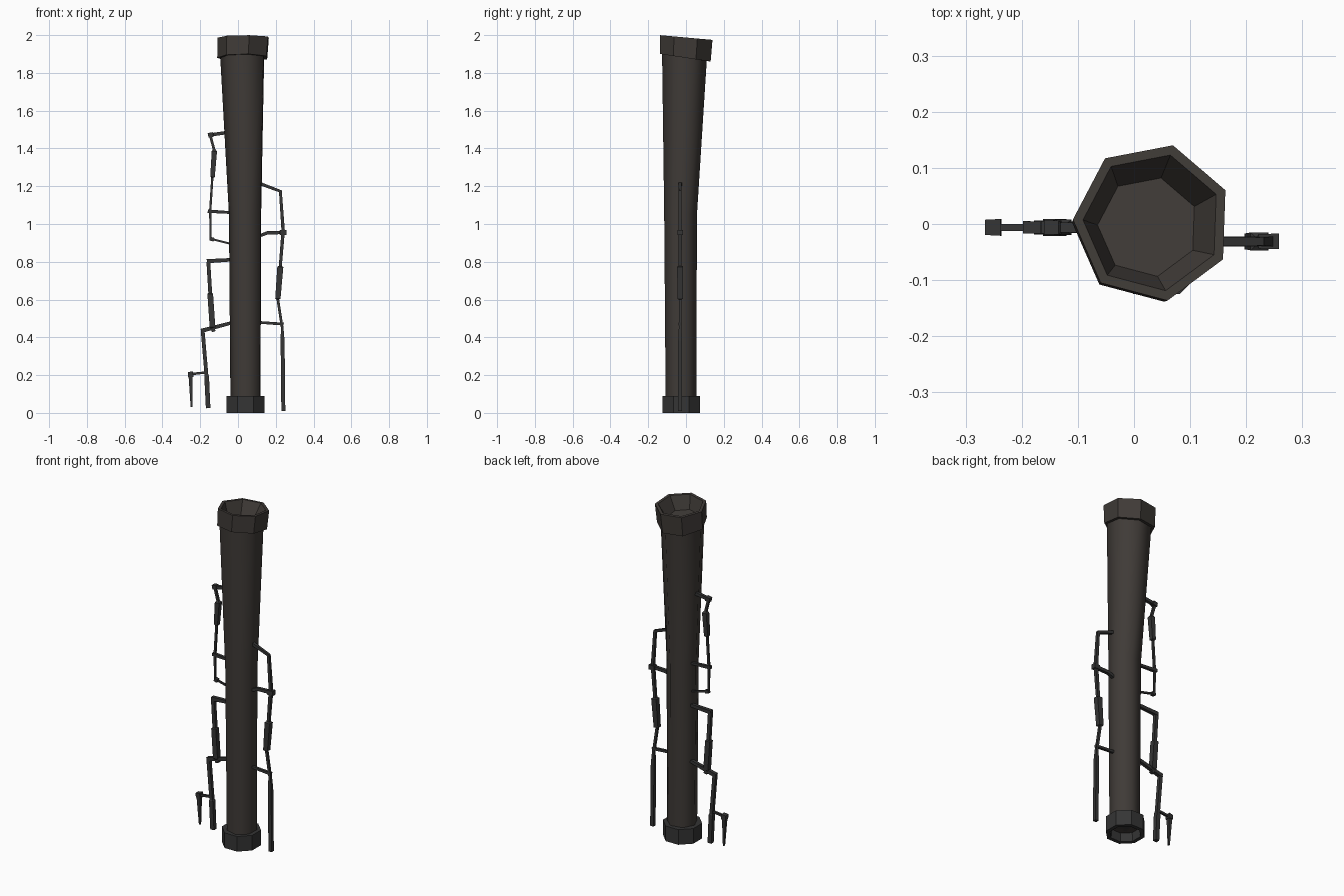
import bpy, bmesh, math
from mathutils import Vector

if "Cube" in bpy.data.objects:
    bpy.data.objects.remove(bpy.data.objects["Cube"])


def material(name, rgb):
    m = bpy.data.materials.new(name)
    m.diffuse_color = (*rgb, 1)
    m.use_nodes = True
    m.node_tree.nodes["Principled BSDF"].inputs["Base Color"].default_value = m.diffuse_color
    return m


WOOD = material("dark_wood", (0.05, 0.043, 0.038))
METAL = material("dark_metal", (0.035, 0.035, 0.035))


def loft(name, rings, mat, smooth=False):
    """Skin a list of equal-length point rings and cap both ends."""
    bm = bmesh.new()
    vr = [[bm.verts.new(p) for p in ring] for ring in rings]
    n = len(vr[0])
    for a, b in zip(vr, vr[1:]):
        for i in range(n):
            j = (i + 1) % n
            bm.faces.new((a[i], a[j], b[j], b[i]))
    bm.faces.new(vr[0][::-1])
    bm.faces.new(vr[-1])
    bmesh.ops.recalc_face_normals(bm, faces=bm.faces)
    me = bpy.data.meshes.new(name)
    bm.to_mesh(me)
    bm.free()
    me.materials.append(mat)
    ob = bpy.data.objects.new(name, me)
    bpy.context.collection.objects.link(ob)
    if smooth:
        bpy.ops.object.select_all(action='DESELECT')
        ob.select_set(True)
        bpy.context.view_layer.objects.active = ob
        bpy.ops.object.shade_smooth_by_angle(angle=math.radians(60))
    return ob


def ring(cx, cy, z, r, n=7, phase=178, slope=0):
    """Regular polygon ring; slope tips it along y."""
    pts = []
    for k in range(n):
        a = math.radians(phase) + k * math.tau / n
        dy = r * math.sin(a)
        pts.append((cx + r * math.cos(a), cy + dy, z + slope * dy))
    return pts


def bar(name, pts, y):
    """Square bar through (x, z, thickness) points in the plane at y."""
    rings = []
    for i, (x, z, t) in enumerate(pts):
        a, b = pts[max(i - 1, 0)], pts[min(i + 1, len(pts) - 1)]
        d = Vector((b[0] - a[0], b[1] - a[1])).normalized() * t / 2
        h = t / 2
        rings.append([(x - d.y, y - h, z + d.x), (x + d.y, y - h, z - d.x),
                      (x + d.y, y + h, z - d.x), (x - d.y, y + h, z + d.x)])
    loft(name, rings, METAL)


# Flaring main tube
loft("tube", [ring(.043, -.026, .05, .083), ring(.041, -.028, 1.05, .089),
              ring(.027, -.007, 1.90, .122, slope=-.15)], WOOD, True)

# Tilted top collar with a funnel-shaped mouth
loft("top_collar", [ring(.028, -.004, 1.88, .115, slope=-.15),
                    ring(.028, -.003, 1.88, .138, slope=-.15),
                    ring(.033, .003, 1.987, .142, slope=-.09),
                    ring(.033, .003, 1.987, .124, slope=-.09),
                    ring(.025, -.005, 1.91, .090, slope=-.12)], WOOD)

# Octagonal foot collar, recessed underneath
foot = [(.09, .075), (.09, .108), (0, .108), (0, .085), (.05, .08)]
loft("foot_collar", [ring(.04, -.025, z, r, 8, 22.5) for z, r in foot], METAL)

# Left key work: rods, pads and brackets
left = {
    "left_top_bracket": [(-.04, 1.487, .018), (-.13, 1.474, .018),
                         (-.132, 1.474, .025), (-.158, 1.469, .025)],
    "left_upper_rod": [(-.147, 1.47, .014), (-.127, 1.395, .014), (-.125, 1.385, .028),
                       (-.135, 1.25, .024), (-.136, 1.245, .012), (-.147, 1.07, .012),
                       (-.145, .915, .010)],
    "left_middle_bracket": [(-.03, 1.06, .014), (-.16, 1.068, .018)],
    "left_thin_bracket": [(-.03, .893, .010), (-.13, .918, .010)],
    "left_thin_knob": [(-.127, .917, .02), (-.148, .922, .02)],
    "left_key_bracket": [(-.03, .811, .018), (-.165, .803, .022)],
    "left_lower_rod": [(-.157, .80, .020), (-.147, .635, .020), (-.147, .63, .030),
                       (-.135, .455, .030), (-.134, .45, .02), (-.128, .43, .02)],
    "left_long_bracket": [(-.03, .478, .018), (-.195, .434, .022)],
    "left_foot_rod": [(-.187, .435, .020), (-.167, .20, .020),
                      (-.166, .195, .025), (-.158, .025, .024)],
    "left_spike_bracket": [(-.17, .214, .012), (-.245, .206, .013)],
    "left_spike_knob": [(-.237, .205, .03), (-.265, .203, .027)],
    "left_spike": [(-.251, .20, .022), (-.246, .03, .009)],
}
for name, pts in left.items():
    bar(name, pts, -.006)

# Right key work
right = {
    "right_top_bracket": [(.10, 1.22, .018), (.228, 1.172, .014)],
    "right_upper_rod": [(.224, 1.178, .015), (.240, .95, .018)],
    "right_middle_bracket": [(.10, .932, .016), (.155, .953, .018),
                             (.22, .955, .018), (.222, .955, .026), (.258, .955, .028)],
    "right_long_rod": [(.238, .95, .018), (.224, .778, .016), (.224, .773, .032),
                       (.211, .605, .028), (.211, .60, .014), (.234, .45, .014),
                       (.236, .38, .021), (.240, .01, .021)],
    "right_lower_bracket": [(.10, .48, .014), (.242, .47, .015)],
}
for name, pts in right.items():
    bar(name, pts, -.031)
